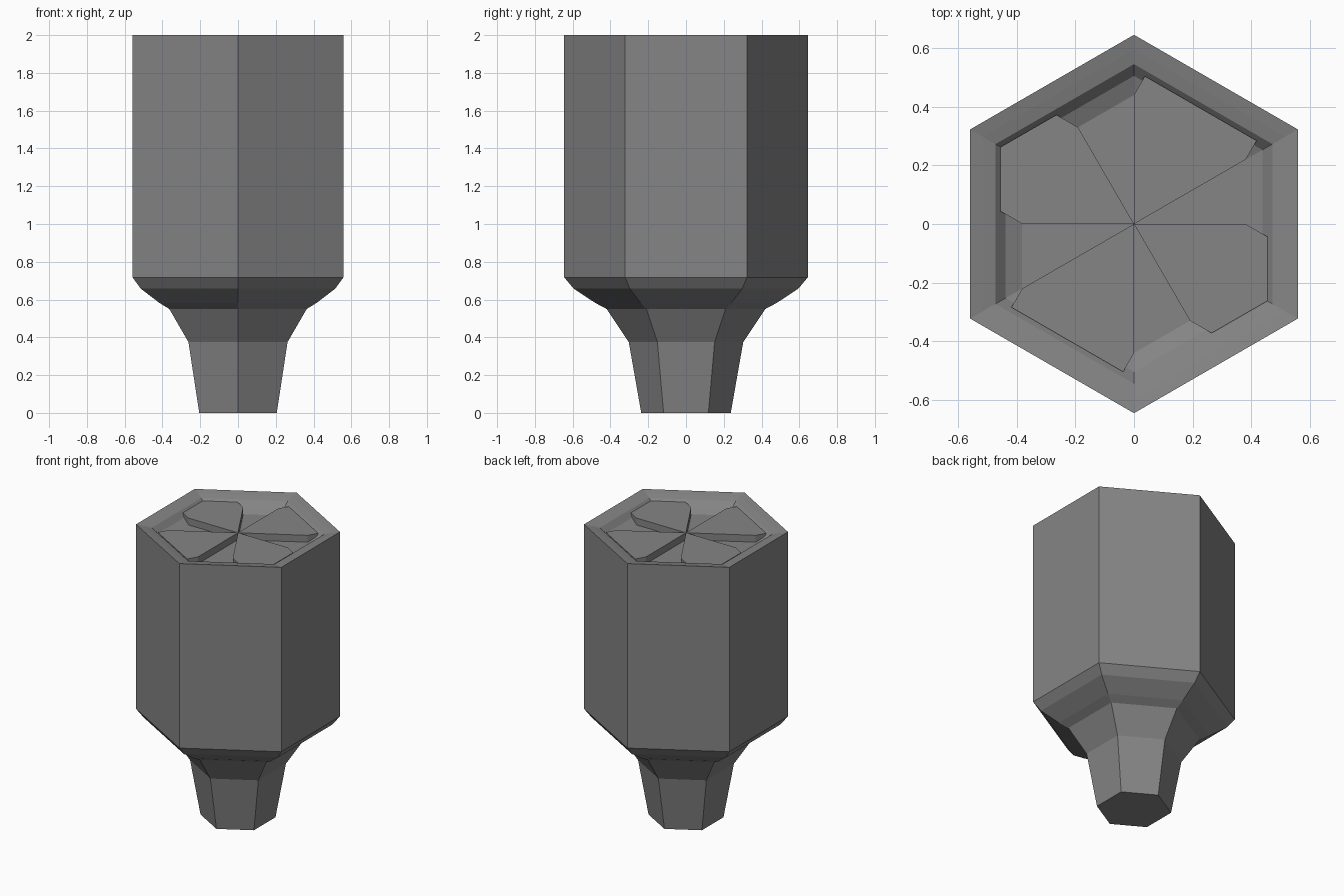
import bpy
import bmesh
import math

cube = bpy.data.objects.get("Cube")
if cube:
    bpy.data.objects.remove(cube, do_unlink=True)

GREY = (0.235, 0.235, 0.235, 1.0)
mat = bpy.data.materials.new("mid_grey")
mat.use_nodes = True
mat.diffuse_color = GREY
mat.node_tree.nodes["Principled BSDF"].inputs["Base Color"].default_value = GREY


def finish(bm, name):
    bmesh.ops.recalc_face_normals(bm, faces=bm.faces)
    mesh = bpy.data.meshes.new(name)
    bm.to_mesh(mesh)
    bm.free()
    mesh.materials.append(mat)
    obj = bpy.data.objects.new(name, mesh)
    bpy.context.collection.objects.link(obj)
    return obj


def hex_lathe(name, profile):
    """Stack hexagonal rings (corner radius, height) and cap both ends."""
    bm = bmesh.new()
    angles = [math.radians(30 + 60 * i) for i in range(6)]
    rings = [[bm.verts.new((r * math.cos(a), r * math.sin(a), z)) for a in angles]
             for r, z in profile]
    for low, high in zip(rings, rings[1:]):
        for i in range(6):
            j = (i + 1) % 6
            bm.faces.new((low[i], low[j], high[j], high[i]))
    bm.faces.new(rings[0])
    bm.faces.new(rings[-1])
    return finish(bm, name)


def blade(name, outline, degrees, bottom, top):
    """Flat plate: outline along its own axis, turned and extruded upward."""
    a = math.radians(degrees)
    c, s = math.cos(a), math.sin(a)
    bm = bmesh.new()
    face = bm.faces.new([bm.verts.new((x * c - y * s, x * s + y * c, bottom))
                         for x, y in outline])
    grown = bmesh.ops.extrude_face_region(bm, geom=[face], use_keep_orig=True)
    verts = [g for g in grown["geom"] if isinstance(g, bmesh.types.BMVert)]
    bmesh.ops.translate(bm, verts=verts, vec=(0, 0, top - bottom))
    return finish(bm, name)


# Stem, stepped shoulder, straight barrel and recessed top
hex_lathe("hexagonal_body", [
    (0.237, 0), (0.303, 0.375),
    (0.42, 0.55), (0.48, 0.582), (0.545, 0.625), (0.595, 0.658), (0.645, 0.718),
    (0.645, 2.0),
    (0.595, 1.991), (0.545, 1.98), (0.505, 1.943), (0.44, 1.92),
])

# Four wedge blades in the recess, alternately facing a side and a corner
side_wedge = [(0, 0), (0.381, -0.22), (0.455, -0.22), (0.455, 0.22), (0.381, 0.22)]
corner_wedge = [(0, 0), (0.33, -0.19), (0.415, -0.19), (0.525, 0),
                (0.415, 0.19), (0.33, 0.19)]
for i in range(4):
    shape = corner_wedge if i % 2 else side_wedge
    blade(f"top_blade_{i + 1}", shape, 60 + 90 * i, 1.918, 1.968)
